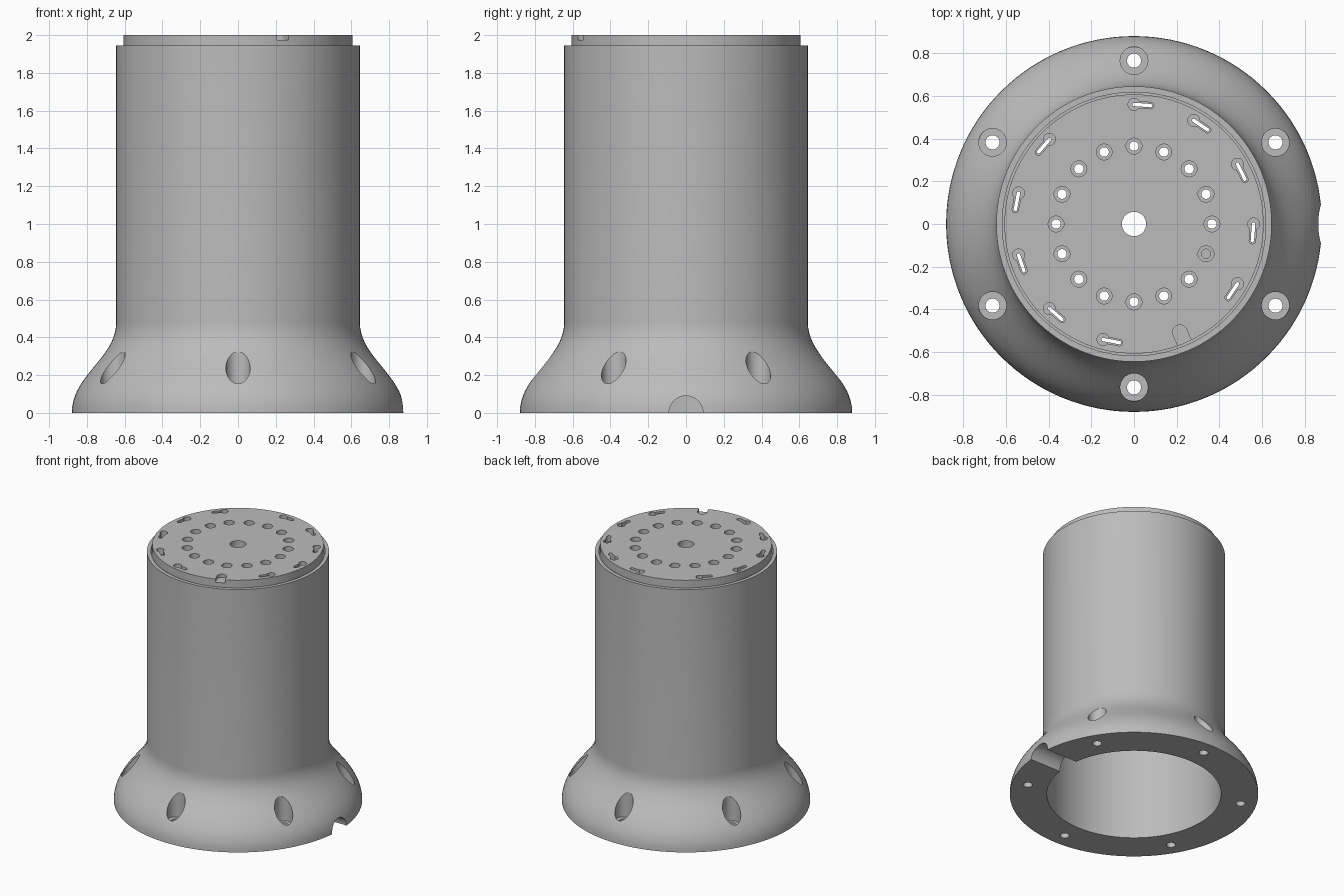
import bpy, bmesh, math
from mathutils import Matrix, Vector
from mathutils.geometry import interpolate_bezier

cube = bpy.data.objects.get("Cube")
if cube:
    bpy.data.objects.remove(cube)

grey = bpy.data.materials.new("satin grey")
grey.use_nodes = True
colour = (0.5, 0.5, 0.5, 1)
grey.diffuse_color = colour
grey.node_tree.nodes["Principled BSDF"].inputs["Base Color"].default_value = colour

SIDES = 128


def add_object(name, bm):
    bmesh.ops.recalc_face_normals(bm, faces=bm.faces)
    mesh = bpy.data.meshes.new(name)
    bm.to_mesh(mesh)
    bm.free()
    mesh.materials.append(grey)
    obj = bpy.data.objects.new(name, mesh)
    bpy.context.scene.collection.objects.link(obj)
    return obj


def lathe(name, profile):
    """Closed ring turned from (radius, height) points."""
    bm = bmesh.new()
    rings = []
    for i in range(SIDES):
        a = math.tau * i / SIDES
        rings.append([bm.verts.new((r * math.cos(a), r * math.sin(a), z)) for r, z in profile])
    n = len(profile)
    for i in range(SIDES):
        a, b = rings[i], rings[(i + 1) % SIDES]
        for j in range(n):
            k = (j + 1) % n
            bm.faces.new((a[j], b[j], b[k], a[k]))
    return add_object(name, bm)


def polar(radius, degrees, z=0):
    a = math.radians(degrees)
    return Vector((radius * math.cos(a), radius * math.sin(a), z))


def drill(centre, r, z0, z1, r_top=None):
    """Vertical round cutter."""
    bm = bmesh.new()
    m = Matrix.Translation((centre.x, centre.y, (z0 + z1) / 2))
    bmesh.ops.create_cone(bm, cap_ends=True, segments=32, radius1=r,
                          radius2=r_top or r, depth=z1 - z0, matrix=m)
    return add_object("cutter", bm)


def slot(p, q, r, z0, z1):
    """Vertical cutter with rounded ends running from p to q."""
    bm = bmesh.new()
    heading = math.atan2(q.y - p.y, q.x - p.x)
    loop = []
    for end, start in ((q, -math.pi / 2), (p, math.pi / 2)):
        for i in range(13):
            a = heading + start + math.pi * i / 12
            loop.append(bm.verts.new((end.x + r * math.cos(a), end.y + r * math.sin(a), z0)))
    face = bm.faces.new(loop)
    ext = bmesh.ops.extrude_face_region(bm, geom=[face])["geom"]
    bmesh.ops.translate(bm, vec=(0, 0, z1 - z0),
                        verts=[v for v in ext if isinstance(v, bmesh.types.BMVert)])
    return add_object("cutter", bm)


def cut(target, cutters):
    """Subtract the cutters one by one, then smooth the result."""
    bpy.ops.object.select_all(action='DESELECT')
    target.select_set(True)
    bpy.context.view_layer.objects.active = target
    for c in cutters:
        mod = target.modifiers.new("cut", 'BOOLEAN')
        mod.operation = 'DIFFERENCE'
        mod.solver = 'EXACT'
        mod.object = c
        bpy.ops.object.modifier_apply(modifier=mod.name)
        bpy.data.objects.remove(c)
    bpy.ops.object.shade_smooth_by_angle(angle=math.radians(30))


# Flared shell: curved foot, straight tube, inner ledge carrying the lid
flare = interpolate_bezier(Vector((0.88, 0)), Vector((0.88, 0.2)),
                           Vector((0.645, 0.29)), Vector((0.645, 0.48)), 20)
profile = [(p.x, p.y) for p in flare]
profile += [(0.645, 1.945), (0.617, 1.945), (0.617, 1.89),
            (0.58, 1.89), (0.58, 1.86), (0.617, 1.86), (0.617, 0)]
shell = lathe("flared_shell", profile)

# Foot bolt holes with wide pockets above
cutters = []
for k in range(6):
    c = polar(0.765, 30 + 60 * k)
    cutters += [drill(c, 0.065, 0.13, 0.6), drill(c, 0.033, -0.1, 0.2)]

# Cable passage through the foot on the left
bm = bmesh.new()
bmesh.ops.create_cone(bm, cap_ends=True, segments=48, radius1=0.09, radius2=0.09, depth=0.5,
                      matrix=Matrix.Translation((0.78, 0, 0)) @ Matrix.Rotation(math.pi / 2, 4, 'Y'))
cutters.append(add_object("cutter", bm))
cut(shell, cutters)

# Lid disc with a centre hole
lid = lathe("lid", [(0.057, 1.89), (0.607, 1.89), (0.607, 2), (0.057, 2)])
cutters = []

# Ring of countersunk screw holes
for k in range(16):
    c = polar(0.365, 22.5 * k)
    cutters += [drill(c, 0.022, 1.8, 2.1), drill(c, 0.037, 1.95, 2.1)]

# Two mirrored runs of keyhole slots
for first, turn in ((90, -1), (135, 1)):
    for k in range(5):
        a = first + turn * 30 * k
        head, tail = polar(0.56, a), polar(0.56, a + turn * 8)
        cutters += [slot(head, tail, 0.015, 1.95, 2.1),
                    drill(head, 0.028, 1.95, 2.1),
                    slot(head, tail, 0.008, 1.8, 2.1)]

# Locating notch in the rim
cutters.append(slot(polar(0.55, -67), polar(0.7, -67), 0.034, 1.975, 2.1))
cut(lid, cutters)
